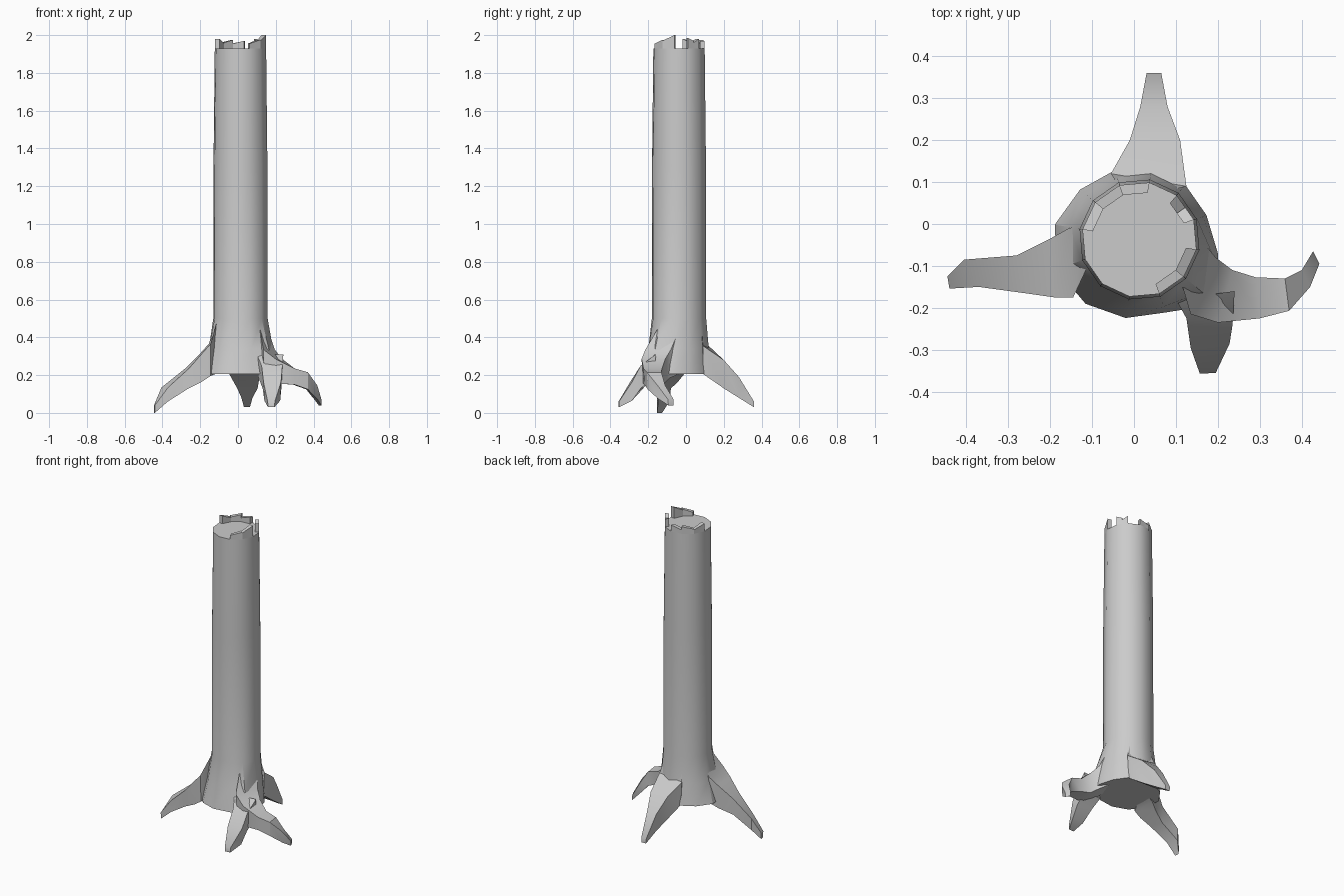
import bpy, bmesh
from math import cos, sin, radians
from mathutils import Vector

if "Cube" in bpy.data.objects:
    bpy.data.objects.remove(bpy.data.objects["Cube"])

CX, CY = 0.013, -0.037          # trunk axis
ANGLES = [20 + 30 * i for i in range(12)]


def polar(r, a, z):
    return Vector((CX + r * cos(radians(a)), CY + r * sin(radians(a)), z))


def loft(name, rings):
    """Skin a list of equally sized point rings and cap both ends."""
    bm = bmesh.new()
    vs = [[bm.verts.new(p) for p in ring] for ring in rings]
    n = len(vs[0])
    for a, b in zip(vs, vs[1:]):
        for i in range(n):
            j = (i + 1) % n
            bm.faces.new((a[i], a[j], b[j], b[i]))
    bm.faces.new(vs[0])
    bm.faces.new(vs[-1])
    bmesh.ops.recalc_face_normals(bm, faces=bm.faces)
    me = bpy.data.meshes.new(name)
    bm.to_mesh(me)
    bm.free()
    ob = bpy.data.objects.new(name, me)
    bpy.context.collection.objects.link(ob)
    bpy.ops.object.select_all(action='DESELECT')
    ob.select_set(True)
    bpy.context.view_layer.objects.active = ob
    bpy.ops.object.shade_smooth_by_angle(angle=radians(32))
    return ob


# Trunk with a flared skirt at the bottom
base = [.17, .17, .17, .175, .185, .205, .21, .2, .19, .185, .24, .19]
mid = [.16, .16, .16, .16, .165, .17, .175, .17, .165, .17, .195, .175]
loft("trunk", [
    [polar(r, a, 0.205) for r, a in zip(base, ANGLES)],
    [polar(r, a, 0.34) for r, a in zip(mid, ANGLES)],
    [polar(0.146, a, 0.50) for a in ANGLES],
    [polar(0.145, a, 1.30) for a in ANGLES],
    [polar(0.138, a, 1.93) for a in ANGLES],
])

# Splintered rim: start angle, end angle, start height, end height
splinters = [(20, 35, 1.985, 1.97), (35, 50, 1.96, 1.98),
             (80, 110, 1.97, 1.955), (110, 140, 1.975, 1.96), (140, 170, 1.955, 1.98),
             (290, 320, 1.955, 1.975), (320, 350, 1.97, 2.0)]


def rim_radius(a, r):
    # stay on the flat side of the twelve-sided trunk
    return r * cos(radians(15)) / cos(radians((a - 20) % 30 - 15))


for k, (a0, a1, z0, z1) in enumerate(splinters):
    rings = []
    for a, z in ((a0, z0), (a1, z1)):
        ro, ri = rim_radius(a, 0.138), rim_radius(a, 0.113)
        rings.append([polar(ro, a, 1.925), polar(ro, a, z), polar(ri, a, z), polar(ri, a, 1.925)])
    loft(f"splinter_{k + 1}", rings)


def root(name, sections, taper=0.9):
    """Sections: one edge x, y, other edge x, y, top z, bottom z."""
    rings = []
    for x0, y0, x1, y1, zt, zb in sections:
        p, q = Vector((x0, y0, 0)), Vector((x1, y1, 0))
        m = (p + q) / 2
        up, dn = Vector((0, 0, zt)), Vector((0, 0, zb))
        rings.append([p + up, q + up, m + (q - m) * taper + dn, m + (p - m) * taper + dn])
    loft(name, rings)


root("left_root", [
    (-.11, .00, -.11, -.10, .49, .21),
    (-.155, -.01, -.145, -.175, .365, .195),
    (-.20, -.035, -.19, -.175, .315, .165),
    (-.28, -.075, -.26, -.165, .235, .13),
    (-.405, -.085, -.37, -.15, .135, .06),
    (-.445, -.125, -.44, -.154, .04, .00)])

root("back_root", [
    (-.03, .08, .085, .08, .48, .21),
    (-.055, .12, .125, .09, .355, .205),
    (-.01, .20, .11, .20, .28, .13),
    (.015, .28, .08, .28, .19, .08),
    (.03, .36, .065, .36, .06, .03)])

root("right_root", [
    (.145, -.02, .11, -.13, .48, .21),
    (.195, -.08, .135, -.215, .335, .185),
    (.235, -.11, .20, -.235, .285, .155),
    (.29, -.127, .30, -.225, .235, .15),
    (.36, -.13, .37, -.207, .215, .125),
    (.40, -.11, .42, -.15, .145, .075),
    (.427, -.065, .442, -.095, .07, .04)])

root("front_root", [
    (.24, -.16, .10, -.18, .31, .19),
    (.235, -.24, .125, -.225, .25, .13),
    (.228, -.285, .135, -.295, .165, .065),
    (.195, -.355, .157, -.357, .06, .03)])
